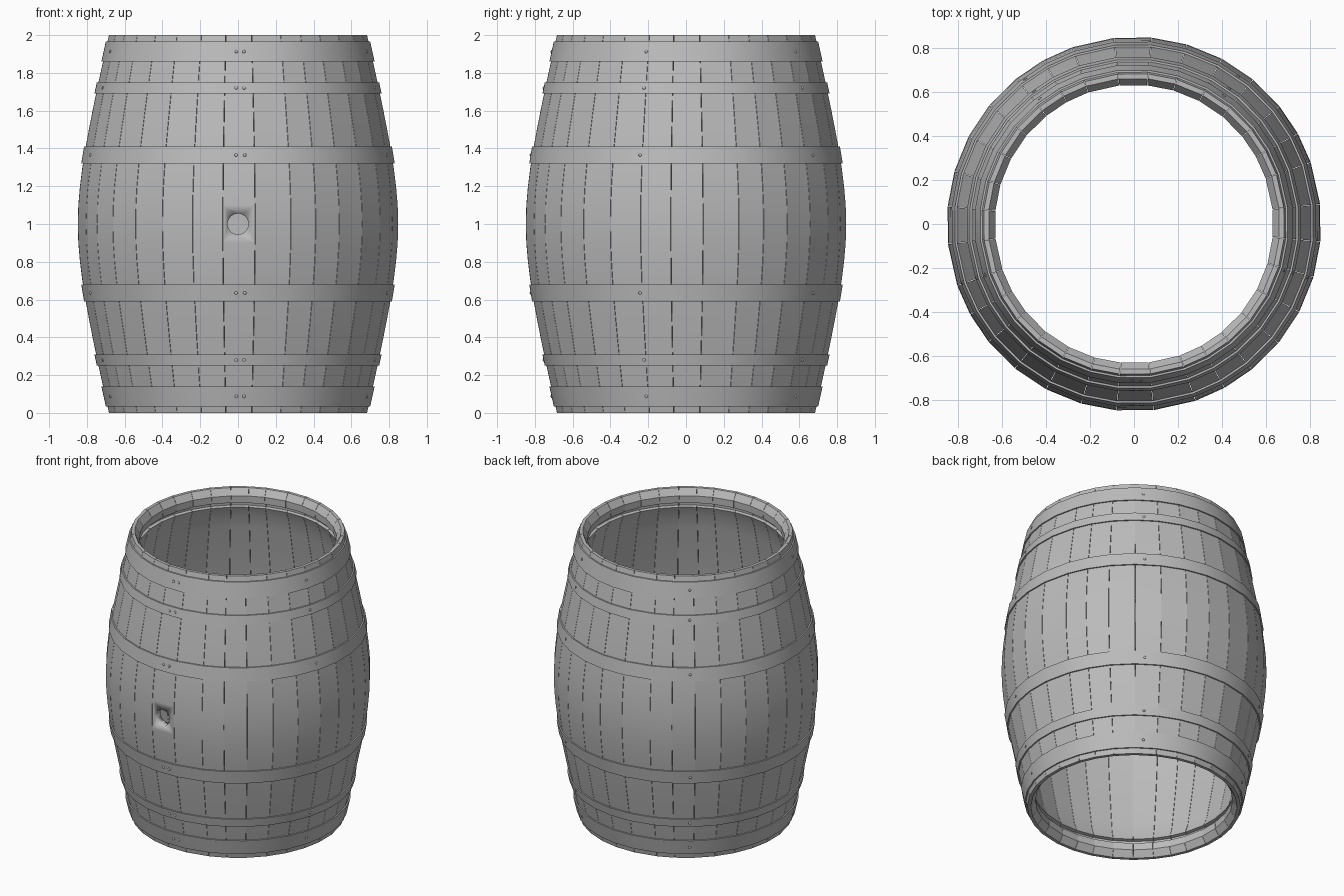
import bpy, bmesh
from math import sin, cos, radians, sqrt
from mathutils import Matrix, Vector

cube = bpy.data.objects.get("Cube")
if cube:
    bpy.data.objects.remove(cube, do_unlink=True)

grey = bpy.data.materials.new("plain grey")
grey.use_nodes = True
COLOUR = (0.5, 0.5, 0.5, 1)
grey.diffuse_color = COLOUR
grey.node_tree.nodes["Principled BSDF"].inputs["Base Color"].default_value = COLOUR

# Stave seams in one quarter, in degrees from the front
QUARTER = [-5.4, 6.1, 19.2, 28.9, 39, 50.5, 62, 73.6]
SEAMS = [a + 90 * q for q in range(4) for a in QUARTER]


def bulge(z):
    """Outer radius of the barrel at a height."""
    t = (z - 1) / 0.4
    return 0.852 - 0.098 * (sqrt(1 + t * t) - 1)


def point(angle, r, z):
    a = radians(angle)
    return Vector((r * sin(a), -r * cos(a), z))


def finish(name, bm, smooth=30):
    bmesh.ops.recalc_face_normals(bm, faces=bm.faces)
    mesh = bpy.data.meshes.new(name)
    bm.to_mesh(mesh)
    bm.free()
    obj = bpy.data.objects.new(name, mesh)
    bpy.context.collection.objects.link(obj)
    mesh.materials.append(grey)
    bpy.ops.object.select_all(action="DESELECT")
    obj.select_set(True)
    bpy.context.view_layer.objects.active = obj
    bpy.ops.object.shade_smooth_by_angle(angle=radians(smooth))
    return obj


def sweep(bm, profile, angles, closed):
    """Carry a closed (radius, height) section through a list of angles."""
    rings = [[bm.verts.new(point(a, r, z)) for r, z in profile] for a in angles]
    n = len(profile)
    pairs = list(zip(rings, rings[1:] + rings[:1]))
    for a, b in pairs if closed else pairs[:-1]:
        for i in range(n):
            j = (i + 1) % n
            bm.faces.new((a[i], a[j], b[j], b[i]))
    if not closed:
        bm.faces.new(rings[0])
        bm.faces.new(rings[-1])


# Stave section: bulging outside, bevelled chime and head groove inside
heights = [2 * i / 20 for i in range(21)]
outer = [(bulge(z), z) for z in heights]
end = [(0.664, 0), (0.634, 0.045), (0.636, 0.095), (0.665, 0.1),
       (0.667, 0.125), (0.645, 0.13)]
inner = [(bulge(z) - 0.055, z) for z in heights[2:-2]]
section = outer + [(r, 2 - z) for r, z in end] + inner[::-1] + end[::-1]

GAP = 0.08
staves = bmesh.new()
front = bmesh.new()
for i, a in enumerate(SEAMS):
    b = SEAMS[i + 1] if i + 1 < len(SEAMS) else SEAMS[0] + 360
    sweep(front if i == 0 else staves, section, (a + GAP, b - GAP), False)
finish("staves", staves, 15)
front_stave = finish("front_stave", front, 15)

# Bung hole through the front stave
bm = bmesh.new()
bmesh.ops.create_cone(bm, cap_ends=True, segments=32, radius1=0.055, radius2=0.055,
                      depth=0.4, matrix=Matrix.Translation((0, -0.83, 1))
                      @ Matrix.Rotation(radians(90), 4, "X"))
cutter = finish("bung_hole_cutter", bm)
cutter.hide_render = True
cutter.hide_viewport = True
cut = front_stave.modifiers.new("bung_hole", "BOOLEAN")
cut.operation = "DIFFERENCE"
cut.solver = "EXACT"
cut.object = cutter

# Hoops follow the slope of the staves, mirrored top and bottom
HOOPS = {"end": (0.035, 0.14), "quarter": (0.25, 0.31), "bilge": (0.59, 0.68)}
THICK = 0.009
RIVETS = [-0.7, 2.5] + [0.9 + 72 * k for k in range(1, 5)]


def add_rivets(bm, z0, z1):
    z = (z0 + z1) / 2
    for a in RIVETS:
        # Flat facets sit inside the seam radius, so seat each rivet on its facet
        turn = (a + 5.4) % 90 - 5.4
        low = max(s for s in QUARTER if s <= turn)
        high = min(s for s in QUARTER + [84.6] if s > turn)
        half, mid = radians((high - low) / 2), (high + low) / 2
        r = (bulge(z) + THICK) * cos(half) / cos(radians(turn - mid))
        place = (Matrix.Translation(point(a, r, z))
                 @ Matrix.Rotation(radians(a), 4, "Z")
                 @ Matrix.Diagonal((1, 0.6, 1, 1)))
        bmesh.ops.create_uvsphere(bm, u_segments=10, v_segments=6,
                                  radius=0.009, matrix=place)


for part, (low, high) in HOOPS.items():
    for side, z0, z1 in (("lower", low, high), ("upper", 2 - high, 2 - low)):
        bm = bmesh.new()
        r0, r1 = bulge(z0), bulge(z1)
        sweep(bm, [(r0 + THICK, z0), (r1 + THICK, z1),
                   (r1 - 0.004, z1), (r0 - 0.004, z0)], SEAMS, True)
        finish(f"{side}_{part}_hoop", bm)
        bm = bmesh.new()
        add_rivets(bm, z0, z1)
        finish(f"{side}_{part}_rivets", bm, 60)
